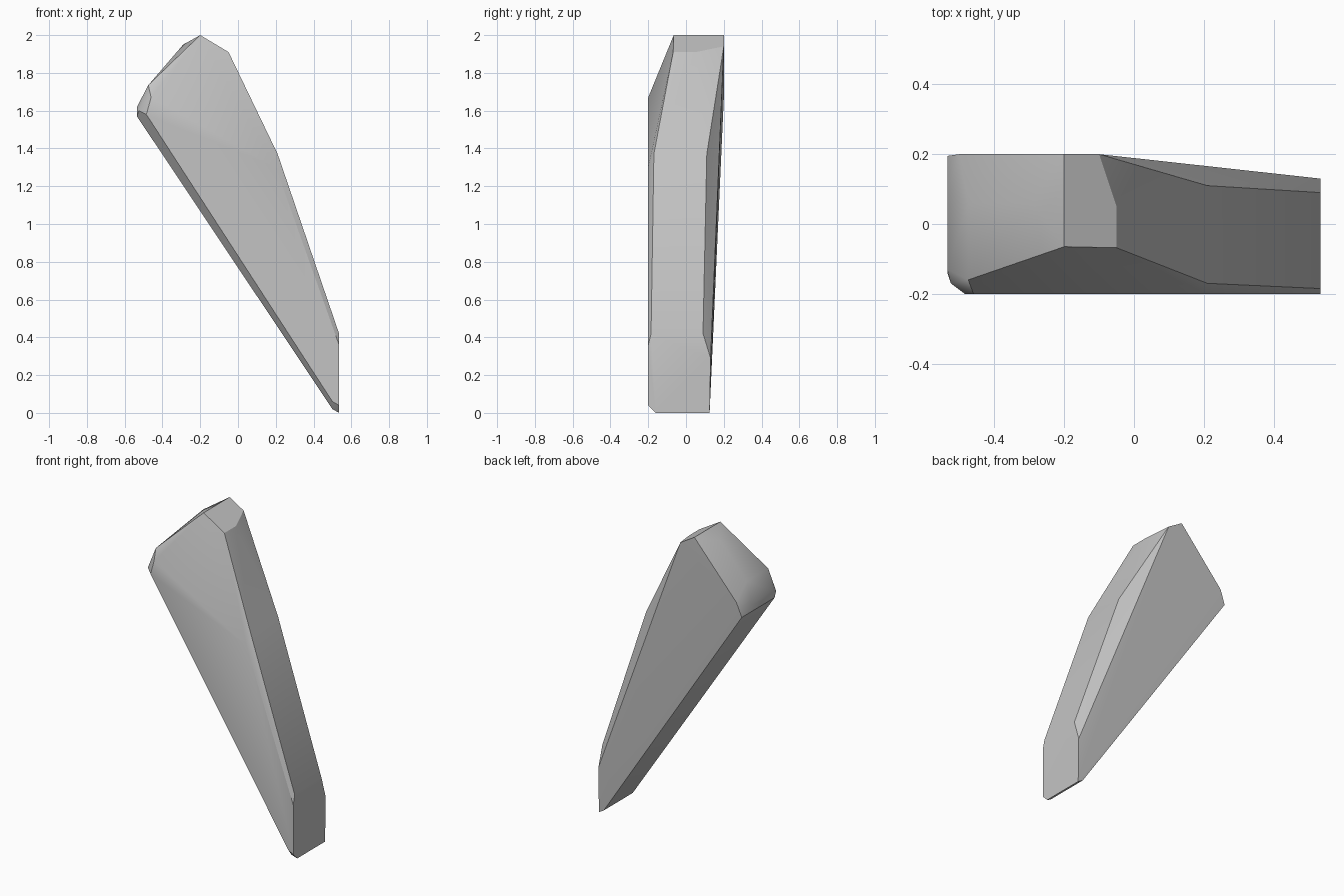
import bpy
import bmesh
import math

default_cube = bpy.data.objects.get("Cube")
if default_cube:
    bpy.data.objects.remove(default_cube, do_unlink=True)


def make_material(name, color):
    material = bpy.data.materials.new(name)
    material.use_nodes = True
    material.diffuse_color = color
    material.node_tree.nodes["Principled BSDF"].inputs["Base Color"].default_value = color
    return material


def make_faceted_stone(name, corner_groups, material):
    """Wrap a tight convex skin around all the given corners."""
    bm = bmesh.new()
    for group in corner_groups:
        for corner in group:
            bm.verts.new(corner)
    hull = bmesh.ops.convex_hull(bm, input=bm.verts[:])
    unused = {item for item in hull["geom_interior"] + hull["geom_unused"]
              if isinstance(item, bmesh.types.BMVert)}
    bmesh.ops.delete(bm, geom=list(unused), context="VERTS")
    bmesh.ops.dissolve_limit(bm, angle_limit=math.radians(1),
                             verts=bm.verts[:], edges=bm.edges[:])
    bmesh.ops.recalc_face_normals(bm, faces=bm.faces[:])
    mesh = bpy.data.meshes.new(name)
    bm.to_mesh(mesh)
    bm.free()
    mesh.materials.append(material)
    stone = bpy.data.objects.new(name, mesh)
    bpy.context.collection.objects.link(stone)
    return stone


def across(x, z, *depths):
    """Corners sharing one side-on position at several depths."""
    return [(x, y, z) for y in depths]


FRONT = -0.2
BACK = 0.2
SIDE = 0.535

# Slanted crown with its ridge and worn shoulders
crown = (across(-0.2, 2, -0.065, BACK)
         + across(-0.05, 1.91, -0.068, 0.05)
         + across(-0.1, 1.94, BACK)
         + across(-0.29, 1.95, 0.06)
         + across(-0.475, 1.735, -0.16, 0.06)
         + across(-0.5, 1.66, BACK))

# Blunt upper left corner
left_corner = (across(-SIDE, 1.62, -0.13, 0.1)
               + across(-SIDE, 1.57, -0.14, 0.195)
               + across(-0.525, 1.6, -0.17))

# Broad front facet
front_facet = (across(-0.46, 1.67, FRONT)
               + across(-0.485, 1.58, FRONT)
               + across(0.2, 1.3, FRONT)
               + across(SIDE, 0.36, FRONT)
               + across(0.5, 0.06, FRONT))

# Right flank and its back chamfer
right_flank = (across(0.21, 1.37, -0.17, 0.11)
               + across(SIDE, 0.42, -0.185, 0.09)
               + across(SIDE, 0.29, 0.13))

# Narrow foot
foot = (across(SIDE, 0.04, FRONT)
        + across(SIDE, 0, -0.16, 0.125)
        + across(0.5, 0.02, -0.17, 0.125))

stone_grey = make_material("stone grey", (0.55, 0.55, 0.55, 1))
shard = make_faceted_stone(
    "rock_shard", [crown, left_corner, front_facet, right_flank, foot], stone_grey)

# Soft worn bevels, crisp main edges
bpy.ops.object.select_all(action="DESELECT")
shard.select_set(True)
bpy.context.view_layer.objects.active = shard
bpy.ops.object.shade_smooth_by_angle(angle=math.radians(30))
